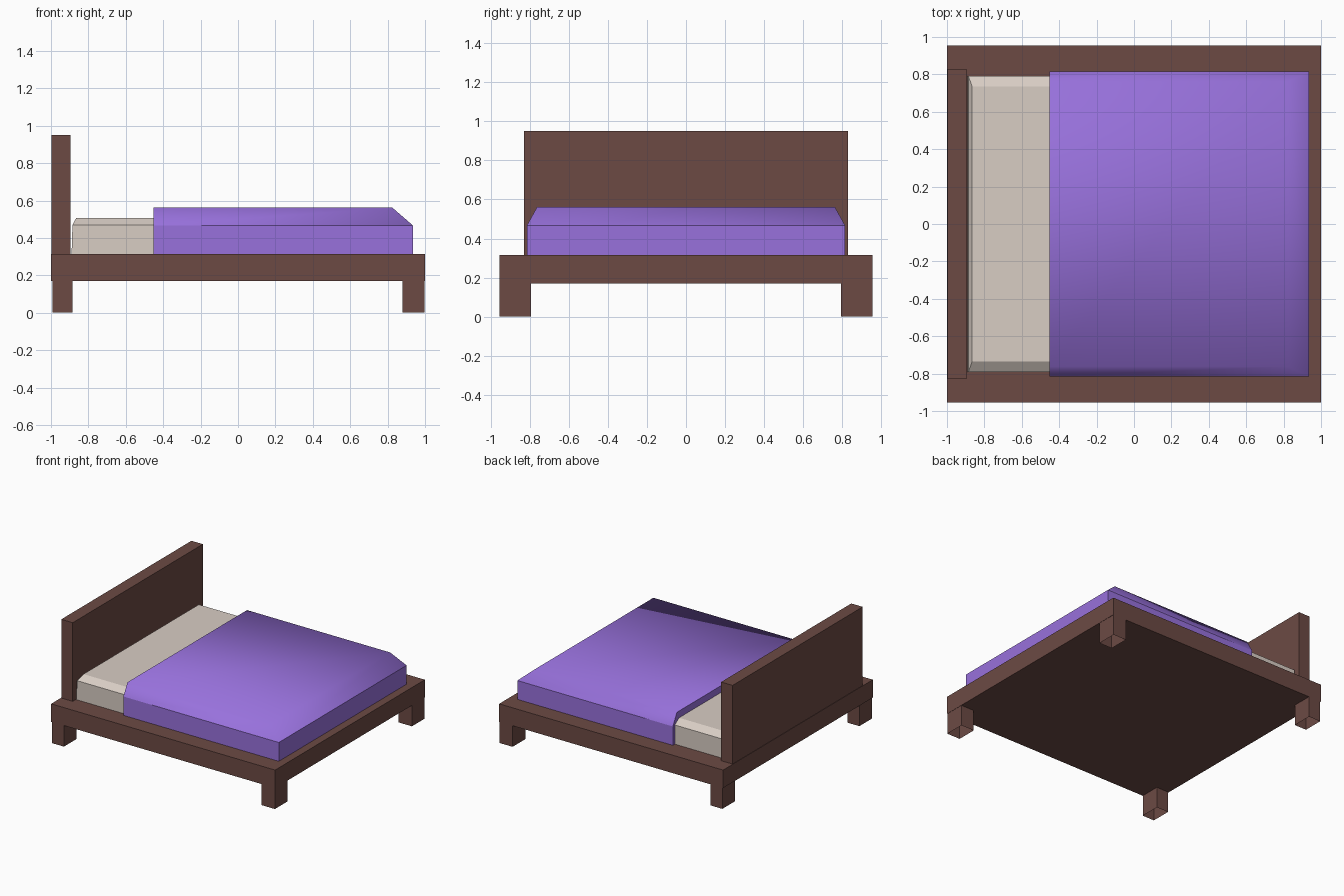
import bpy, bmesh

if "Cube" in bpy.data.objects:
    bpy.data.objects.remove(bpy.data.objects["Cube"])


def material(name, rgb):
    m = bpy.data.materials.new(name)
    lin = [(c / 255 / 12.92) if c < 10 else ((c / 255 + 0.055) / 1.055) ** 2.4 for c in rgb]
    m.diffuse_color = (*lin, 1)
    m.use_nodes = True
    m.node_tree.nodes["Principled BSDF"].inputs["Base Color"].default_value = m.diffuse_color
    return m


WOOD = material("dark brown wood", (108, 74, 68))
SHEET = material("cream sheet", (216, 205, 196))
COVER = material("purple cover", (152, 113, 220))


def loft(name, rings, mat, open_bottom=False):
    """Stack rectangles (x0, x1, half-open y0, y1, z) into one closed part."""
    bm = bmesh.new()
    loops = [[bm.verts.new(p) for p in ((x0, y0, z), (x1, y0, z), (x1, y1, z), (x0, y1, z))]
             for x0, x1, y0, y1, z in rings]
    for a, b in zip(loops, loops[1:]):
        for i in range(4):
            j = (i + 1) % 4
            bm.faces.new((a[i], a[j], b[j], b[i]))
    bm.faces.new(loops[-1])
    if not open_bottom:
        bm.faces.new(loops[0][::-1])
    bm.normal_update()
    me = bpy.data.meshes.new(name)
    bm.to_mesh(me)
    bm.free()
    me.materials.append(mat)
    ob = bpy.data.objects.new(name, me)
    bpy.context.collection.objects.link(ob)
    return ob


def box(name, x0, x1, y0, y1, z0, z1, mat, open_bottom=False):
    return loft(name, [(x0, x1, y0, y1, z0), (x0, x1, y0, y1, z1)], mat, open_bottom)


# Bed frame and headboard
box("bed_frame", -1, 1, -0.955, 0.955, 0.17, 0.315, WOOD)
box("headboard", -0.997, -0.895, -0.83, 0.83, 0.30, 0.95, WOOD)

# Four hollow legs
for xn, x0, x1 in (("head", -0.993, -0.886), ("foot", 0.88, 0.998)):
    for yn, y0, y1 in (("front", -0.955, -0.793), ("back", 0.793, 0.955)):
        box(f"{xn}_{yn}_leg", x0, x1, y0, y1, 0, 0.175, WOOD, True)

# Mattress with chamfered top edges
loft("mattress", [(-0.89, 0.8, -0.79, 0.79, 0.31),
                  (-0.885, 0.8, -0.79, 0.79, 0.47),
                  (-0.865, 0.78, -0.735, 0.735, 0.507)], SHEET)

# Bed cover: straight skirt, then slopes to the top at the sides and foot
cover = loft("bed_cover", [(-0.453, 0.935, -0.815, 0.815, 0.312),
                           (-0.453, 0.935, -0.815, 0.815, 0.467),
                           (-0.453, 0.825, -0.762, 0.762, 0.562)], COVER)

# Soften only the edges between the sloped and top faces
bm = bmesh.new()
bm.from_mesh(cover.data)
bm.normal_update()
for f in bm.faces:
    f.smooth = True
for e in bm.edges:
    e.smooth = all(f.normal.z > 0.1 for f in e.link_faces)
bm.to_mesh(cover.data)
bm.free()
